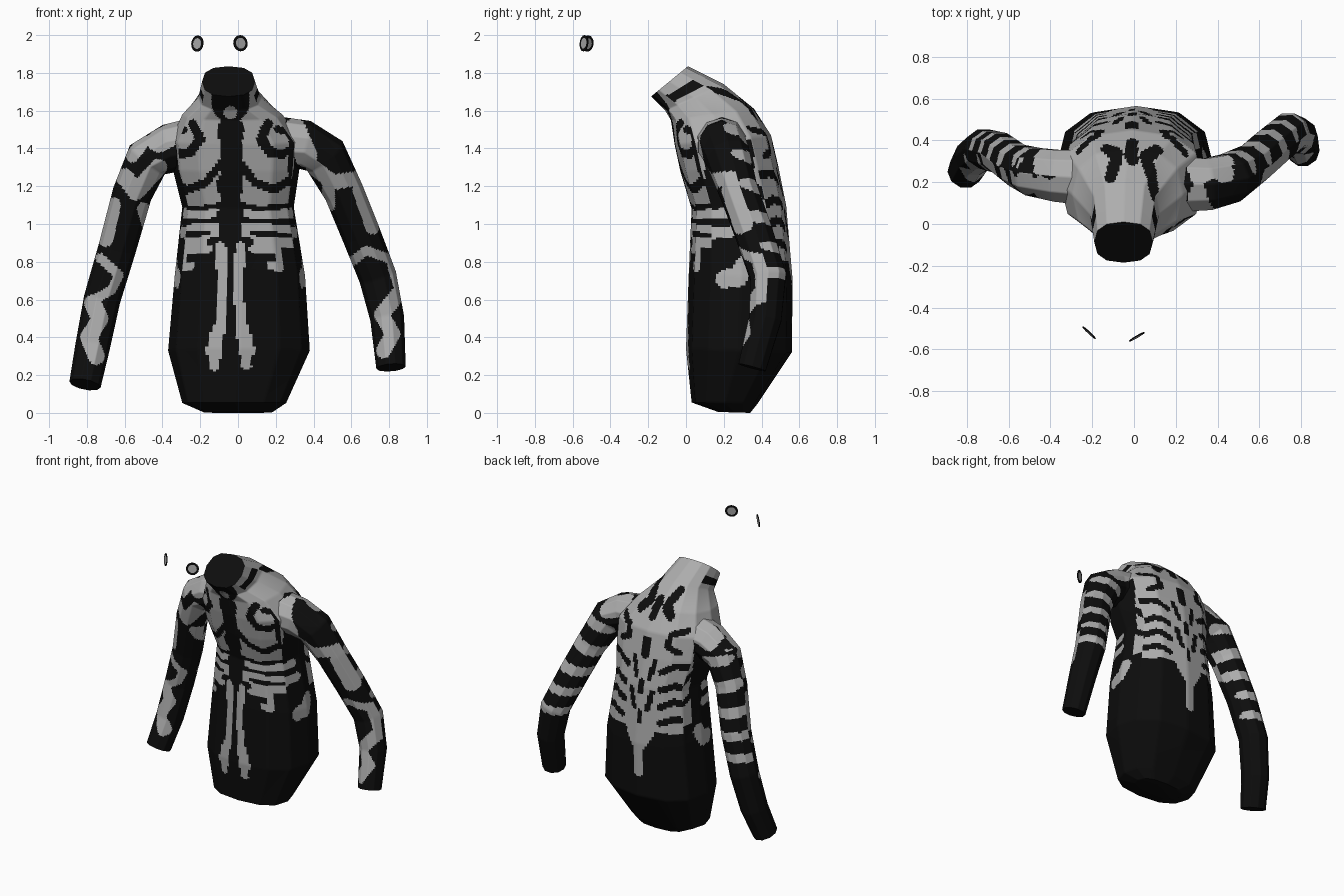
import bpy, bmesh, math
from mathutils import Vector

if "Cube" in bpy.data.objects:
    bpy.data.objects.remove(bpy.data.objects["Cube"])

STEP = 0.013


def material(name, rgb):
    m = bpy.data.materials.new(name)
    m.diffuse_color = (*rgb, 1)
    m.use_nodes = True
    m.node_tree.nodes["Principled BSDF"].inputs["Base Color"].default_value = m.diffuse_color
    return m


BLACK = material("black", (0.004, 0.004, 0.004))
GREY = material("bone grey", (0.42, 0.42, 0.42))


def near(strokes, a, b):
    """True when (a, b) lies inside any brush stroke (radius, points)."""
    for r, pts in strokes:
        for (x0, y0), (x1, y1) in zip(pts, pts[1:] or pts):
            dx, dy = x1 - x0, y1 - y0
            q = dx * dx + dy * dy
            t = max(0, min(1, ((a - x0) * dx + (b - y0) * dy) / q)) if q else 0
            if (a - x0 - t * dx) ** 2 + (b - y0 - t * dy) ** 2 < r * r:
                return True
    return False


def finish(bm, name):
    me = bpy.data.meshes.new(name)
    bm.to_mesh(me)
    bm.free()
    ob = bpy.data.objects.new(name, me)
    bpy.context.collection.objects.link(ob)
    me.materials.append(BLACK)
    me.materials.append(GREY)
    return ob


def loft(name, loops, is_grey):
    """Skin through low-poly loops, cut finely so the pattern can be painted on faces."""
    dense = []
    for lp in loops:
        n = len(lp)
        dense.append([lp[i].lerp(lp[(i + 1) % n], k / 12) for i in range(n) for k in range(12)])
    rows = []
    for a, b in zip(dense, dense[1:]):
        cuts = max(1, math.ceil(max((p - q).length for p, q in zip(a, b)) / STEP))
        rows += [[p.lerp(q, k / cuts) for p, q in zip(a, b)] for k in range(cuts)]
    rows.append(dense[-1])
    bm = bmesh.new()
    grid = [[bm.verts.new(p) for p in row] for row in rows]
    n = len(grid[0])
    for a, b in zip(grid, grid[1:]):
        for i in range(n):
            j = (i + 1) % n
            bm.faces.new((a[i], a[j], b[j], b[i]))
    caps = [bm.faces.new(grid[0]), bm.faces.new(grid[-1])]
    bmesh.ops.recalc_face_normals(bm, faces=bm.faces)
    bm.normal_update()
    for f in bm.faces:
        f.smooth = f not in caps
        f.material_index = int(f not in caps and is_grey(f.calc_center_median(), f.normal))
    ob = finish(bm, name)
    bpy.context.view_layer.objects.active = ob
    ob.select_set(True)
    bpy.ops.object.shade_smooth_by_angle(angle=math.radians(50))
    ob.select_set(False)
    return ob


# ---- torso: front y, front z, back y, back z, centre x, half width
RINGS = [(.17, .005, .34, 0, 0, .18), (.03, .055, .38, .05, -.02, .275),
         (0, .34, .56, .32, .005, .375), (.015, .75, .565, .70, .01, .345),
         (.03, 1.08, .53, 1.1, 0, .295), (-.03, 1.28, .49, 1.3, -.01, .335),
         (-.06, 1.42, .45, 1.47, -.01, .345), (-.08, 1.55, .36, 1.61, -.03, .265),
         (-.11, 1.6, .2, 1.74, -.045, .165), (-.185, 1.675, .01, 1.835, -.05, .14)]


def sp(v):
    return math.copysign(abs(v) ** 0.8, v)


def ring(yf, zf, yb, zb, cx, hw):
    out = []
    for i in range(12):
        a = math.tau * i / 12
        t = (1 + sp(math.sin(a))) / 2
        out.append(Vector((cx + hw * sp(math.cos(a)), yf + (yb - yf) * t, zf + (zb - zf) * t)))
    return out


# breastbone, shoulder curls and gaps between ribs (distance from centre, height)
FRONT_BLACK = [(.055, [(0, 1.6), (0, .92)]), (.07, [(0, 1.48), (0, 1.5)]),
               (.1, [(0, 1.72), (0, 1.64)]), (.03, [(0, .91), (.09, .9)]),
               (.07, [(0, 1.22), (0, 1.2)]), (.07, [(0, 1.05), (0, 1.04)]),
               (.025, [(.2, 1.53), (.16, 1.45), (.21, 1.38), (.27, 1.37)]),
               (.02, [(.25, 1.5), (.31, 1.49), (.34, 1.41), (.29, 1.38)]),
               (.022, [(.05, 1.32), (.13, 1.22), (.23, 1.18), (.34, 1.25)]),
               (.035, [(.34, 1.22), (.34, 1.38)]),
               (.014, [(.06, 1.1), (.16, 1.08), (.34, 1.1)]),
               (.014, [(.06, 1.02), (.33, 1.01)]), (.013, [(.12, .95), (.34, .94)])]
# long lower strips, rib hooks and throat diamond
FRONT_GREY = [(.026, [(.05, .88), (.045, .62), (.055, .45), (.085, .25)]),
              (.03, [(.065, .45), (.1, .33)]), (.022, [(.12, .87), (.25, .86), (.26, .77), (.21, .78)]),
              (.035, [(0, 1.59)])]
# spine gaps, shoulder blade curls and rib gaps on the back
BACK_BLACK = [(.04, [(0, 1.4), (0, 1.33)]), (.018, [(.08, 1.28), (.05, 1.16)]),
              (.025, [(0, 1.13), (0, 1.07)]), (.02, [(.08, 1.07), (.05, .95)]),
              (.02, [(0, .92), (0, .86)]), (.03, [(0, 1.56), (0, 1.64)]),
              (.03, [(.1, 1.7), (.07, 1.63), (.12, 1.58)]),
              (.02, [(.25, 1.5), (.17, 1.48), (.15, 1.4), (.23, 1.36)]),
              (.022, [(.13, 1.22), (.22, 1.27), (.33, 1.25)]),
              (.022, [(.14, 1.1), (.22, 1.13), (.32, 1.08)]),
              (.022, [(.14, .98), (.22, 1.02), (.33, .97)]),
              (.022, [(.15, .87), (.23, .9), (.34, .87)])]
BACK_GREY = [(.035, [(0, .8), (0, .5)]), (.025, [(.08, .78), (0, .65)])]
# sides of the body (depth, height)
SIDE_GREY = [(.03, [(.03, .94), (.24, .96)]), (.025, [(.03, 1.04), (.22, 1.06)]),
             (.05, [(.21, .71), (.28, .72), (.31, .78)]), (.07, [(.03, 1.2), (.03, 1.5)])]
SIDE_BLACK = [(.025, [(-.16, 1.62), (.07, 1.75)]), (.02, [(.36, 1.2), (.46, 1.12)]),
              (.02, [(.36, 1.04), (.48, .97)])]


def torso_grey(c, n):
    if abs(n.x) > 0.82:
        base = (c.z > 0.85 and c.y > 0.36) or c.z > 1.45
        black, grey, a = SIDE_BLACK, SIDE_GREY, c.y
    elif n.y < 0:
        base, black, grey, a = c.z > 0.87, FRONT_BLACK, FRONT_GREY, abs(c.x + .04)
    else:
        a = abs(c.x + .01)
        base, black, grey = c.z > min(.8, .66 + a * 1.2), BACK_BLACK, BACK_GREY
    return near(grey, a, c.z) or (base and not near(black, a, c.z))


loft("torso", [ring(*r) for r in RINGS], torso_grey)

# ---- arms: path points with radius, then grey markings (side distance, height)
RIGHT_PATH = [(.2, .19, 1.43, .14), (.35, .19, 1.42, .13), (.46, .22, 1.36, .122),
              (.56, .28, 1.17, .105), (.65, .36, .95, .103), (.74, .435, .72, .1),
              (.79, .42, .5, .09), (.81, .35, .24, .078)]
LEFT_PATH = [(-.2, .22, 1.43, .14), (-.36, .23, 1.40, .13), (-.48, .25, 1.34, .12),
             (-.56, .28, 1.16, .105), (-.64, .34, .87, .1), (-.72, .36, .6, .097),
             (-.77, .32, .35, .092), (-.81, .25, .15, .084)]
RIGHT_GREY = [(.06, [(.3, 1.5), (.36, 1.36)]), (.04, [(.4, 1.3), (.5, 1.22), (.62, 1.24)]),
              (.035, [(.48, 1.2), (.48, 1.1)]), (.035, [(.64, 1.18), (.71, .98)]),
              (.025, [(.6, .8), (.68, .86), (.79, .82)]), (.03, [(.82, .78), (.85, .68)]),
              (.04, [(.84, .62), (.76, .52), (.82, .42), (.77, .33)])]
LEFT_GREY = [(.06, [(.3, 1.5), (.42, 1.44)]), (.035, [(.5, 1.44), (.56, 1.36)]),
             (.045, [(.42, 1.3), (.54, 1.17), (.6, 1.25)]), (.035, [(.5, 1.08), (.47, .98)]),
             (.04, [(.66, 1.1), (.7, .92)]), (.025, [(.73, .82), (.63, .73), (.67, .65), (.76, .6)]),
             (.045, [(.77, .58), (.73, .5), (.79, .4), (.75, .3)])]
REAR_GREY = [(.06, [(.3, 1.5), (.42, 1.46)]), (.035, [(.4, 1.32), (.55, 1.36)]),
             (.04, [(.45, 1.14), (.62, 1.2)]), (.035, [(.52, 1.0), (.72, 1.04)]),
             (.03, [(.58, .86), (.76, .88)]), (.03, [(.62, .72), (.82, .74)])]


def make_arm(name, path, marks):
    pts = [Vector(p[:3]) for p in path]
    loops = []
    for i, p in enumerate(pts):
        d = (pts[min(i + 1, len(pts) - 1)] - pts[max(i - 1, 0)]).normalized()
        u = d.cross(Vector((0, 1, 0))).normalized()
        v = d.cross(u)
        loops.append([p + path[i][3] * (u * math.cos(a) + v * math.sin(a))
                      for a in (math.tau * k / 10 for k in range(10))])
    loft(name, loops, lambda c, n: near(marks if n.y < 0.25 else REAR_GREY, abs(c.x), c.z))


make_arm("right_arm", RIGHT_PATH, RIGHT_GREY)
make_arm("left_arm", LEFT_PATH, LEFT_GREY)


# ---- floating eyes: thin discs with a black rim and grey centre
def make_eye(name, loc, facing):
    bm = bmesh.new()
    n = Vector(facing).normalized()
    u = n.cross(Vector((0, 0, 1))).normalized()
    v = u.cross(n)
    rims = [[bm.verts.new(Vector(loc) + r * (u * math.cos(a) + v * math.sin(a)))
             for a in (math.tau * k / 16 for k in range(16))] for r in (.029, .043)]
    bm.faces.new(rims[0]).material_index = 1
    for i in range(16):
        j = (i + 1) % 16
        bm.faces.new((rims[0][i], rims[1][i], rims[1][j], rims[0][j]))
    ob = finish(bm, name)
    mod = ob.modifiers.new("thickness", "SOLIDIFY")
    mod.thickness, mod.offset = 0.004, 0


make_eye("left_eye", (-.215, -.52, 1.955), (-.68, -.73, .1))
make_eye("right_eye", (.013, -.54, 1.957), (.5, -.86, .1))
